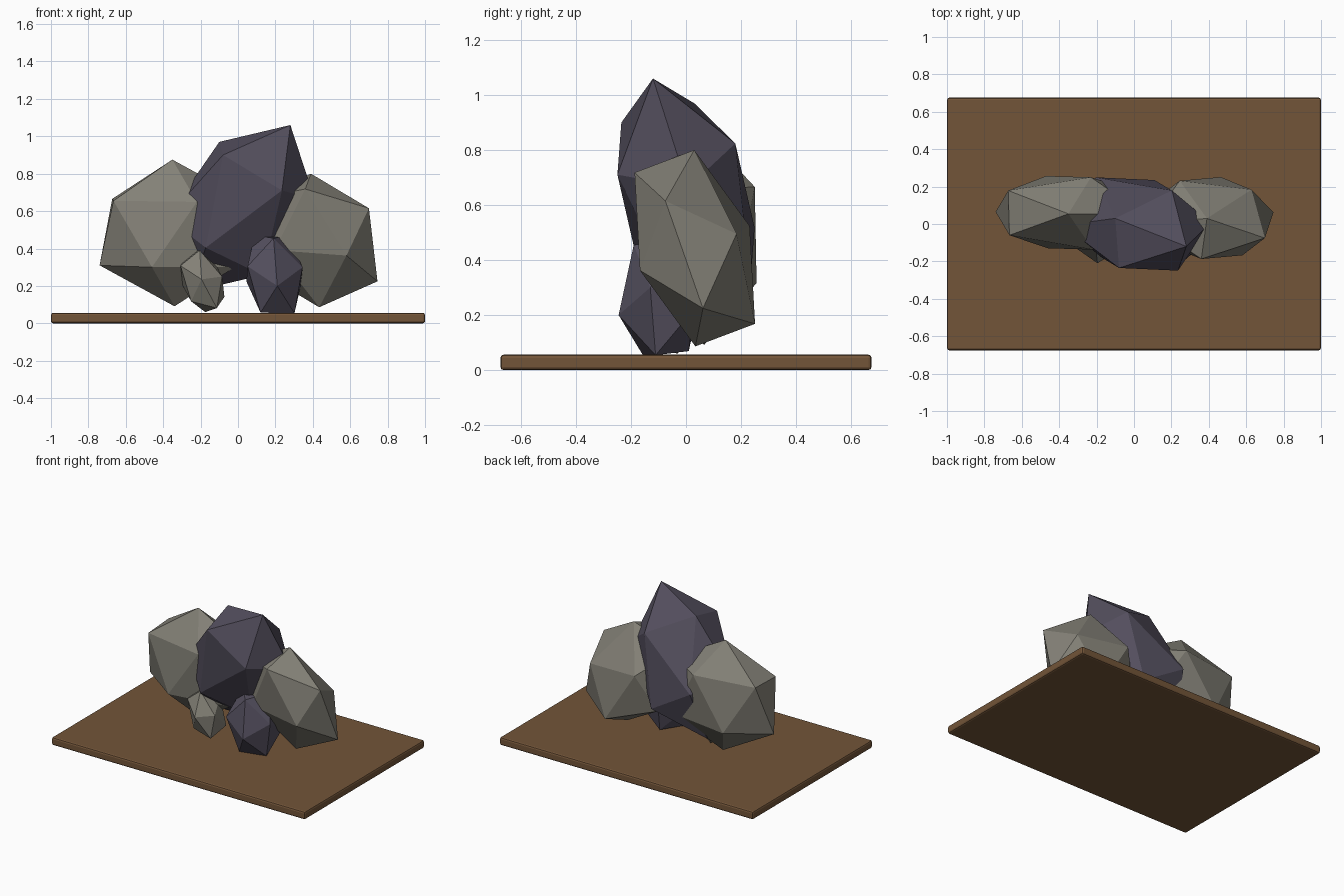
import bpy, bmesh
from mathutils import Vector

if "Cube" in bpy.data.objects:
    bpy.data.objects.remove(bpy.data.objects["Cube"])


def material(name, rgb):
    m = bpy.data.materials.new(name)
    m.diffuse_color = (*rgb, 1)
    m.use_nodes = True
    m.node_tree.nodes["Principled BSDF"].inputs["Base Color"].default_value = m.diffuse_color
    return m


BROWN = material("brown wood", (0.17, 0.09, 0.04))
GREY = material("warm grey stone", (0.23, 0.22, 0.185))
VIOLET = material("dark violet stone", (0.088, 0.078, 0.112))
G = 0.618034  # golden ratio minus one


def finish(name, bm, mat):
    bmesh.ops.recalc_face_normals(bm, faces=bm.faces)
    mesh = bpy.data.meshes.new(name)
    bm.to_mesh(mesh)
    bm.free()
    mesh.materials.append(mat)
    obj = bpy.data.objects.new(name, mesh)
    bpy.context.collection.objects.link(obj)
    return obj


def rock(name, mat, centre, tip, first, second):
    """Stretched icosahedron from its centre and one corner face."""
    c = Vector(centre)
    tip = Vector(tip) - c
    ring = [Vector(first) - c, Vector(second) - c]
    # the five corners around the tip follow from the golden ratio
    while len(ring) < 5:
        ring.append(G * (ring[-1] + tip) - ring[-2])
    bm = bmesh.new()
    for v in [tip] + ring:
        bm.verts.new(c + v)
        bm.verts.new(c - v)
    bmesh.ops.convex_hull(bm, input=bm.verts[:])
    return finish(name, bm, mat)


# Base board with chamfered edges
bm = bmesh.new()
bmesh.ops.create_cube(bm, size=1)
for v in bm.verts:
    v.co = Vector((v.co.x * 2, v.co.y * 1.35, (v.co.z + 0.5) * 0.056))
board = finish("base_board", bm, BROWN)
bevel = board.modifiers.new("chamfer", "BEVEL")
bevel.width = 0.012
bevel.segments = 2

# Large rocks
rock("tall_centre_rock", VIOLET, (0.015, 0, 0.614),
     (0.28, -0.12, 1.06), (-0.10, 0.03, 0.97), (-0.08, -0.235, 0.90))
rock("right_rock", GREY, (0.412, 0.032, 0.443),
     (0.70, -0.075, 0.615), (0.39, 0.03, 0.80), (0.36, -0.187, 0.718))
rock("left_rock", GREY, (-0.345, 0.06, 0.483),
     (-0.666, -0.06, 0.655), (-0.74, 0.065, 0.31), (-0.46, -0.13, 0.30))

# Small rocks in front
rock("small_left_rock", GREY, (-0.19, -0.08, 0.225),
     (-0.195, -0.21, 0.235), (-0.205, -0.13, 0.39), (-0.085, -0.14, 0.25))
rock("small_right_rock", VIOLET, (0.195, -0.09, 0.262),
     (0.21, -0.245, 0.20), (0.19, -0.19, 0.455), (0.345, -0.13, 0.30))
